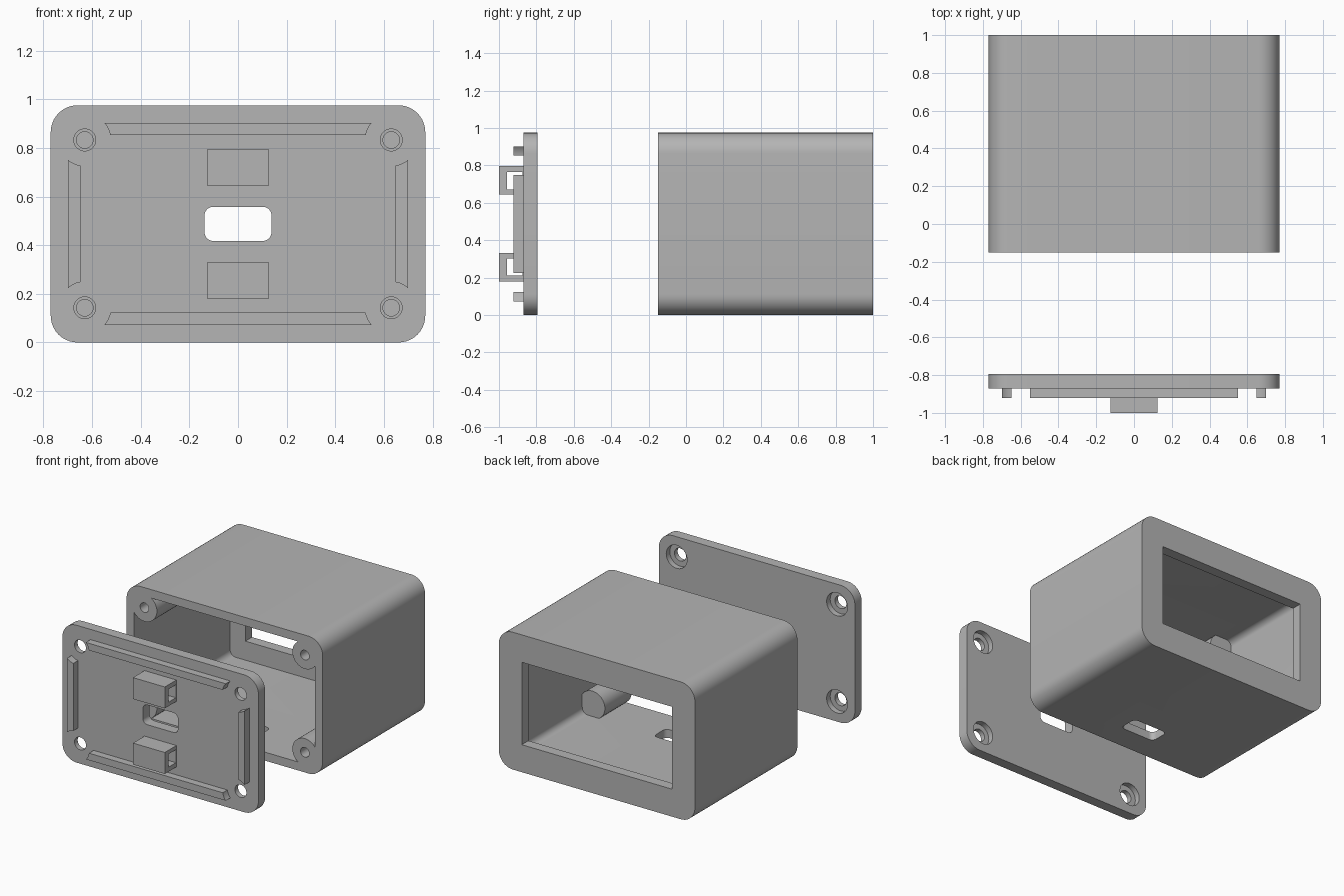
import bpy, bmesh, math
from mathutils import Vector

cube = bpy.data.objects.get("Cube")
if cube:
    bpy.data.objects.remove(cube, do_unlink=True)

grey = bpy.data.materials.new("plain grey")
grey.use_nodes = True
grey.diffuse_color = (0.46, 0.46, 0.46, 1)
grey.node_tree.nodes["Principled BSDF"].inputs["Base Color"].default_value = grey.diffuse_color

MID = 0.4875                        # height of the centre line
SCREWS = [(sx * 0.63, MID + sz * 0.345) for sx in (-1, 1) for sz in (-1, 1)]


def extrude(name, outline, start, end, upright=False):
    """Extrude an (x, z) outline along y, or an (x, y) outline along z if upright."""
    def place(a, b, depth):
        return Vector((a, b, depth)) if upright else Vector((a, depth, b))
    bm = bmesh.new()
    face = bm.faces.new([bm.verts.new(place(a, b, start)) for a, b in outline])
    grown = bmesh.ops.extrude_face_region(bm, geom=[face])["geom"]
    shift = place(0, 0, end - start)
    bmesh.ops.translate(bm, vec=shift, verts=[v for v in grown if isinstance(v, bmesh.types.BMVert)])
    bmesh.ops.recalc_face_normals(bm, faces=bm.faces)
    mesh = bpy.data.meshes.new(name)
    bm.to_mesh(mesh)
    bm.free()
    mesh.materials.append(grey)
    obj = bpy.data.objects.new(name, mesh)
    bpy.context.collection.objects.link(obj)
    return obj


def rounded(cx, cy, w, h, r, steps=10):
    points = []
    for i, (sx, sy) in enumerate([(1, 1), (-1, 1), (-1, -1), (1, -1)]):
        for k in range(steps + 1):
            a = math.pi / 2 * (i + k / steps)
            points.append((cx + sx * (w / 2 - r) + r * math.cos(a),
                           cy + sy * (h / 2 - r) + r * math.sin(a)))
    return points


def rect(cx, cy, w, h):
    return [(cx + sx * w / 2, cy + sy * h / 2) for sx, sy in [(1, 1), (-1, 1), (-1, -1), (1, -1)]]


def circle(cx, cy, r, sides=40):
    return [(cx + r * math.cos(math.tau * k / sides),
             cy + r * math.sin(math.tau * k / sides)) for k in range(sides)]


def combine(obj, other, operation="DIFFERENCE"):
    mod = obj.modifiers.new("combine", "BOOLEAN")
    mod.operation, mod.solver, mod.object = operation, "EXACT", other
    bpy.context.view_layer.objects.active = obj
    bpy.ops.object.modifier_apply(modifier=mod.name)
    bpy.data.objects.remove(other, do_unlink=True)


def smooth(obj):
    bpy.ops.object.select_all(action="DESELECT")
    obj.select_set(True)
    bpy.context.view_layer.objects.active = obj
    bpy.ops.object.shade_smooth_by_angle(angle=math.radians(30))


# Hollow case, open at the front
case = extrude("case", rounded(0, MID, 1.54, 0.975, 0.11), -0.15, 1)
combine(case, extrude("cavity", rounded(0, MID, 1.42, 0.855, 0.045), -0.3, 0.925))
combine(case, extrude("back_window", rect(0, MID, 1.18, 0.585), 0.8, 1.2))
combine(case, extrude("floor_slot", rounded(0, 0.1, 0.275, 0.14, 0.035), -0.1, 0.1, upright=True))

# Screw posts with blind holes, joined to the case walls
for x, z in SCREWS:
    combine(case, extrude("post", circle(x, z, 0.098), -0.15, 0.15), "UNION")
for x, z in SCREWS:
    combine(case, extrude("post_hole", circle(x, z, 0.034), -0.3, 0.1))
smooth(case)

# Lid plate with cable slot and counterbored screw holes
lid = extrude("lid", rounded(0, MID, 1.54, 0.975, 0.11), -0.87, -0.795)
combine(lid, extrude("cable_slot", rounded(0, MID, 0.275, 0.14, 0.035), -1, -0.7))
for x, z in SCREWS:
    combine(lid, extrude("screw_hole", circle(x, z, 0.045), -1, -0.7))
    combine(lid, extrude("counterbore", circle(x, z, 0.082), -0.835, -0.7))
smooth(lid)

# Locating ribs, their ends scooped around the posts
for name, cx, cz, w, h in [("top_rib", 0, MID + 0.39, 1.2, 0.05),
                           ("bottom_rib", 0, MID - 0.39, 1.2, 0.05),
                           ("left_rib", 0.673, MID, 0.05, 0.62),
                           ("right_rib", -0.673, MID, 0.05, 0.62)]:
    rib = extrude(name, rect(cx, cz, w, h), -0.922, -0.87)
    for x, z in SCREWS:
        combine(rib, extrude("scoop", circle(x, z, 0.107), -1, -0.8))
    smooth(rib)

# Cable tie clips with a slot running through sideways
for name, side in [("upper_clip", 1), ("lower_clip", -1)]:
    clip = extrude(name, rect(0, MID + side * 0.2325, 0.25, 0.152), -1, -0.87)
    combine(clip, extrude("tie_slot", rect(0, MID + side * 0.2305, 0.4, 0.092), -0.956, -0.875))
